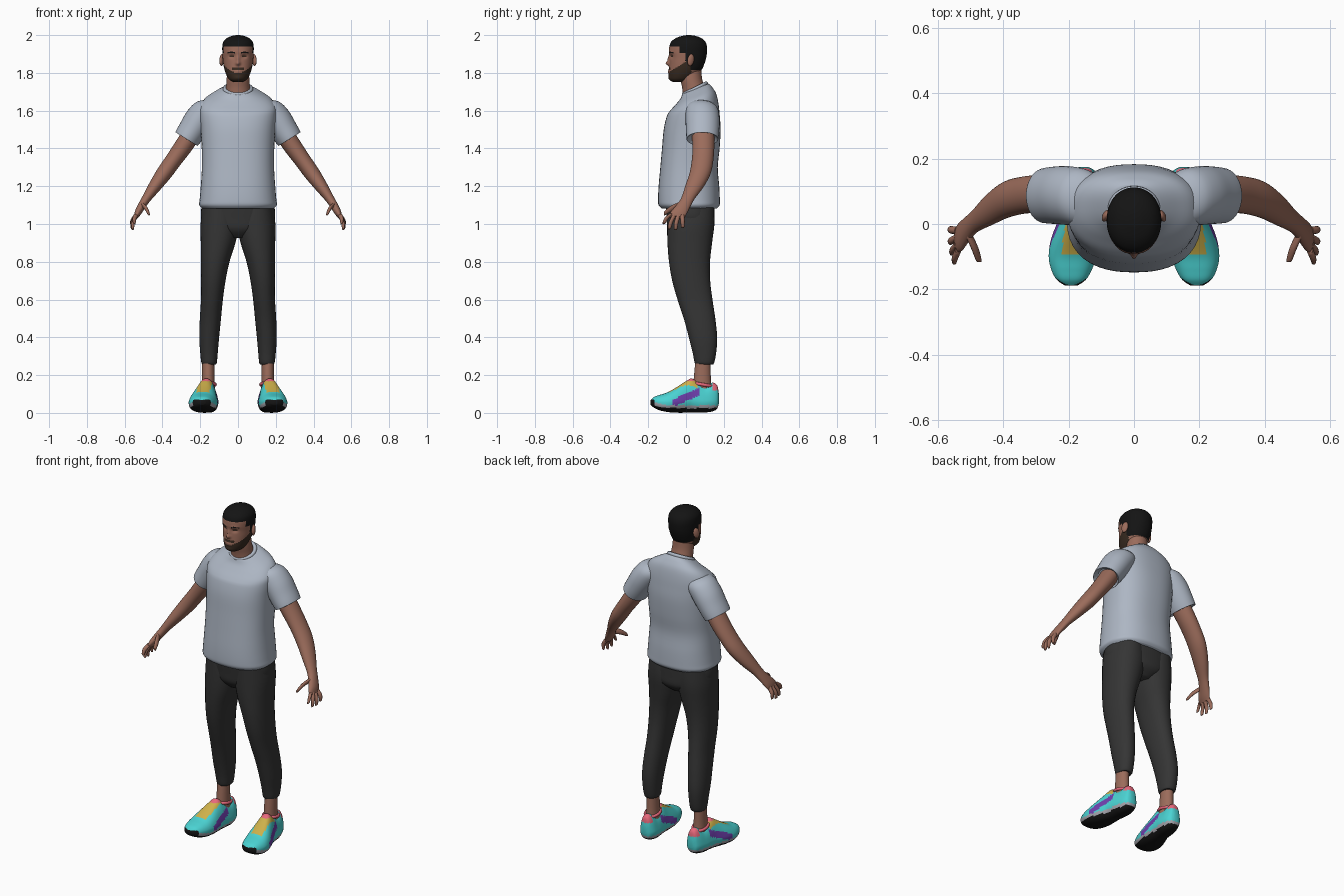
import bpy
import bmesh
from math import sin, cos, pi, exp, radians
from mathutils import Vector

default_cube = bpy.data.objects.get("Cube")
if default_cube:
    bpy.data.objects.remove(default_cube, do_unlink=True)


def make_material(name, red, green, blue):
    mat = bpy.data.materials.new(name)
    mat.use_nodes = True
    color = (red, green, blue, 1)
    mat.diffuse_color = color
    shader = mat.node_tree.nodes["Principled BSDF"]
    shader.inputs["Base Color"].default_value = color
    shader.inputs["Roughness"].default_value = .8
    return mat


MATERIALS = {
    "skin": make_material("skin", .33, .15, .105),
    "black": make_material("black", .007, .007, .007),
    "beard": make_material("beard brown", .04, .024, .015),
    "shirt": make_material("shirt grey", .42, .47, .55),
    "trousers": make_material("trouser charcoal", .035, .035, .035),
    "teal": make_material("shoe teal", .07, .65, .65),
    "yellow": make_material("shoe yellow", .62, .44, .07),
    "purple": make_material("shoe purple", .16, .05, .42),
    "pink": make_material("shoe pink", .8, .14, .2),
    "sole": make_material("sole pale grey", .38, .38, .42),
}
X, Y, Z = Vector((1, 0, 0)), Vector((0, 1, 0)), Vector((0, 0, 1))


def spline(rows, steps):
    """Catmull-Rom interpolation through the section rows."""
    result = []
    for i in range(len(rows) - 1):
        p0, p1 = rows[max(i - 1, 0)], rows[i]
        p2, p3 = rows[i + 1], rows[min(i + 2, len(rows) - 1)]
        for k in range(steps):
            t = k / steps
            result.append([b + t * (c - a) / 2
                           + t * t * (a - 2.5 * b + 2 * c - d / 2)
                           + t ** 3 * (1.5 * (b - c) + (d - a) / 2)
                           for a, b, c, d in zip(p0, p1, p2, p3)])
    return result + [rows[-1]]


def finish(obj):
    obj.data.shade_smooth()
    obj.data.set_sharp_from_angle(angle=radians(50))


def loft(name, rows, mat, u=X, v=Y, side=1, power=2, count=32, steps=4):
    """Skin rings (x, y, z, half width along u, half width along v)."""
    bm = bmesh.new()
    rings = []
    for x, y, z, a, b in spline(rows, steps):
        ring = []
        for k in range(count):
            angle = 2 * pi * k / count
            c, s = cos(angle), sin(angle)
            size = (abs(c) ** power + abs(s) ** power) ** (-1 / power)
            point = Vector((x, y, z)) + u * (a * c * size) + v * (b * s * size)
            point.x *= side
            ring.append(bm.verts.new(point))
        rings.append(ring)
    for low, high in zip(rings, rings[1:]):
        for k in range(count):
            n = (k + 1) % count
            bm.faces.new((low[k], low[n], high[n], high[k]))
    bm.faces.new(rings[0])
    bm.faces.new(rings[-1])
    bmesh.ops.recalc_face_normals(bm, faces=bm.faces)
    mesh = bpy.data.meshes.new(name)
    bm.to_mesh(mesh)
    bm.free()
    obj = bpy.data.objects.new(name, mesh)
    bpy.context.collection.objects.link(obj)
    mesh.materials.append(MATERIALS[mat])
    finish(obj)
    return obj


def span(z, front, back, left, right=None):
    """Horizontal section from its extents; symmetric if right is omitted."""
    inner, outer = (-left, left) if right is None else (left, right)
    return ((inner + outer) / 2, (front + back) / 2, z,
            (outer - inner) / 2, (back - front) / 2)


def paint(obj, names, rule):
    """Give each face the material that the rule names for it."""
    obj.data.materials.clear()
    for name in names:
        obj.data.materials.append(MATERIALS[name])
    for face in obj.data.polygons:
        face.material_index = names.index(rule(face.center, face.normal))


def primitive(name, add, mat, scale, **options):
    add(**options)
    obj = bpy.context.object
    obj.name = name
    obj.scale = scale
    obj.data.materials.append(MATERIALS[mat])
    finish(obj)


# Head, with the facial relief pushed in and out of the front
head = loft("head", [span(*r) for r in (
    (1.752, -.07, 0, .025), (1.765, -.086, .03, .047), (1.79, -.091, .06, .062),
    (1.82, -.09, .085, .072), (1.85, -.088, .098, .078), (1.88, -.087, .107, .081),
    (1.91, -.09, .111, .083), (1.94, -.088, .111, .083), (1.965, -.078, .102, .077),
    (1.985, -.052, .08, .058), (1.997, -.015, .045, .028), (2, .01, .02, .005))],
    "skin", power=2.1, count=96, steps=7)
RELIEF = ((0, 1.85, -.018, .011, .011), (0, 1.872, -.01, .009, .018),
          (.033, 1.888, .009, .015, .011), (0, 1.808, -.005, .02, .01),
          (0, 1.772, -.005, .02, .012), (.033, 1.91, -.003, .022, .008))
for vert in head.data.vertices:
    p = vert.co
    if p.y < -.02:
        p.y += sum(push * exp(-((abs(p.x) - x) / wide) ** 2 - ((p.z - z) / tall) ** 2)
                   for x, z, push, wide, tall in RELIEF)


def face_color(c, normal):
    x = abs(c.x)
    hairline = (1.94 if c.y < -.035 else 1.905 if c.y < -.005
                else 1.865 if c.y < .025 else 1.815)
    if c.z > hairline:
        return "black"
    if c.y < -.05 and .014 < x < .054 and abs(c.z - 1.909 + .1 * abs(x - .035)) < .004:
        return "black"
    if c.y < -.05 and abs(x - .033) < .012 and abs(c.z - 1.888) < .004:
        return "beard"
    moustache = x < .034 and abs(c.z - 1.823) < .006 and c.y < -.06
    lips = x < .022 and abs(c.z - 1.807) < .008
    jaw = c.y < .03 and c.z < 1.805 + .6 * (c.y + .09)
    return "beard" if moustache or (jaw and not lips) else "skin"


paint(head, ["skin", "black", "beard"], face_color)
loft("neck", [span(*r) for r in (
    (1.66, -.015, .11, .068), (1.72, -.02, .1, .063), (1.77, -.03, .085, .06),
    (1.83, -.03, .08, .055))], "skin")

# Shirt body, its neckline sloping down to the front
shirt = loft("shirt_body", [span(*r) for r in (
    (1.083, -.13, .165, .19), (1.1, -.145, .178, .205), (1.13, -.148, .179, .203),
    (1.2, -.145, .176, .197), (1.3, -.136, .168, .191), (1.4, -.127, .178, .192),
    (1.5, -.118, .183, .197), (1.57, -.102, .179, .203), (1.62, -.082, .172, .202),
    (1.66, -.055, .16, .175), (1.69, -.032, .14, .125), (1.715, -.02, .12, .077))],
    "shirt", power=2.4, count=48)
for vert in shirt.data.vertices:
    blend = min(max((vert.co.z - 1.58) / .12, 0), 1)
    vert.co.z += .4 * blend * (vert.co.y - .05)
primitive("shirt_collar", bpy.ops.mesh.primitive_torus_add, "shirt", (1, .95, 1),
          location=(0, .047, 1.715), rotation=(radians(26), 0, 0),
          major_radius=.069, minor_radius=.011, major_segments=40, minor_segments=10)

# Hips of the trousers
loft("trouser_hips", [span(*r) for r in (
    (1.11, -.11, .15, .19), (1.03, -.1, .15, .195), (.97, -.09, .145, .15),
    (.925, -.05, .1, .05))], "trousers", power=2.3)


def shoe_color(c, normal):
    across = abs(abs(c.x) - .175 + .12 * c.y)
    if (normal.z < -.5 and c.z < .06) or (c.y < -.165 and c.z < .07):
        return "black"
    if c.z < .04 + max(0, -.1 - c.y) * .25:
        return "sole"
    if c.z > .168 or (c.y > .14 and c.z > .12):
        return "pink"
    if across < .036 and -.095 < c.y < .06 and normal.z > .2:
        return "yellow"
    if -.07 < c.y < .07 and abs(c.z - .082 - .45 * c.y) < .02:
        return "purple"
    return "teal"


ARM_ACROSS = Vector((.82, 0, .57))
for label, side in (("left", 1), ("right", -1)):
    primitive(label + "_ear", bpy.ops.mesh.primitive_uv_sphere_add, "skin",
              (.011, .019, .032), location=(side * .086, .025, 1.868),
              rotation=(radians(-10), 0, side * radians(25)), segments=16, ring_count=10)

    # Sleeve, with the cuff turned inward, and the arm inside it
    loft(label + "_sleeve", (
        (.11, .075, 1.635, .045, .06), (.155, .082, 1.61, .072, .085),
        (.2, .087, 1.56, .078, .09), (.24, .088, 1.5, .074, .088),
        (.268, .087, 1.457, .07, .085), (.272, .087, 1.45, .066, .081),
        (.262, .087, 1.467, .05, .06)),
        "shirt", Vector((.85, 0, .53)), Y, side)
    loft(label + "_arm", (
        (.23, .09, 1.5, .05, .06), (.29, .092, 1.41, .048, .058),
        (.34, .088, 1.34, .044, .057), (.39, .075, 1.27, .042, .056),
        (.44, .045, 1.2, .034, .049), (.485, .01, 1.135, .024, .036),
        (.51, -.015, 1.095, .021, .039), (.53, -.038, 1.06, .018, .045),
        (.542, -.047, 1.035, .011, .04)), "skin", ARM_ACROSS, Y, side)

    # Fingers fan out from the knuckles
    digits = {
        "index_finger": ((.538, -.08, 1.05), (.548, -.103, 1.03), (.55, -.116, 1.005)),
        "middle_finger": ((.54, -.062, 1.045), (.555, -.08, 1.01), (.558, -.088, .978)),
        "ring_finger": ((.541, -.042, 1.04), (.56, -.052, 1.005), (.561, -.055, .974)),
        "little_finger": ((.54, -.02, 1.045), (.56, -.018, 1.015), (.562, -.017, .985)),
        "thumb": ((.505, -.035, 1.1), (.487, -.075, 1.083), (.475, -.112, 1.058)),
    }
    for digit, path in digits.items():
        thick = .014 if digit == "thumb" else .0115
        tip = Vector(path[-1]) + (Vector(path[-1]) - Vector(path[1])) * .12
        rows = [(*p, thick * k, thick * k) for p, k in zip(path, (1, 1, .75))]
        rows.append((*tip, thick * .3, thick * .3))
        loft(label + "_" + digit, rows, "skin", ARM_ACROSS,
             Z if digit == "thumb" else Y, side, count=12)

    # Trouser leg, ankle and shoe
    loft(label + "_trouser_leg", [span(*r) for r in (
        (1.1, -.1, .148, .01, .185), (1, -.1, .15, -.005, .198),
        (.9, -.098, .138, .014, .197), (.8, -.09, .127, .045, .196),
        (.7, -.073, .128, .066, .196), (.6, -.045, .14, .08, .196),
        (.5, -.012, .155, .09, .202), (.4, .015, .165, .1, .205),
        (.32, .035, .16, .107, .2), (.262, .047, .148, .113, .193),
        (.258, .06, .135, .125, .18))], "trousers", side=side, power=2.2)
    loft(label + "_ankle", [span(*r) for r in (
        (.1, .035, .14, .12, .195), (.17, .04, .132, .124, .191),
        (.28, .05, .13, .126, .19))], "skin", side=side)
    shoe = loft(label + "_shoe", [
        (x, y, (low + high) / 2, wide, (high - low) / 2) for y, x, wide, low, high in (
            (.174, .155, .015, .05, .1), (.165, .155, .034, .022, .145),
            (.14, .155, .048, .008, .16), (.1, .158, .055, .002, .145),
            (.06, .162, .058, .002, .165), (.03, .166, .061, .002, .182),
            (0, .172, .066, .001, .168), (-.05, .181, .074, .001, .136),
            (-.1, .188, .073, .005, .108), (-.14, .191, .062, .014, .095),
            (-.17, .192, .045, .028, .084), (-.188, .192, .02, .043, .068))],
        "teal", X, Z, side, power=2.7, count=56, steps=7)
    for vert in shoe.data.vertices:
        middle = side * (.175 - .12 * vert.co.y)
        narrow = 1 - 3.5 * max(0, vert.co.z - .06)
        vert.co.x = middle + (vert.co.x - middle) * narrow
    paint(shoe, ["teal", "black", "sole", "pink", "yellow", "purple"], shoe_color)
    primitive(label + "_shoe_collar", bpy.ops.mesh.primitive_torus_add, "pink",
              (.85, 1.1, 1), location=(side * .158, .088, .15),
              rotation=(radians(-10), 0, 0), major_radius=.045, minor_radius=.009,
              major_segments=28, minor_segments=8)
